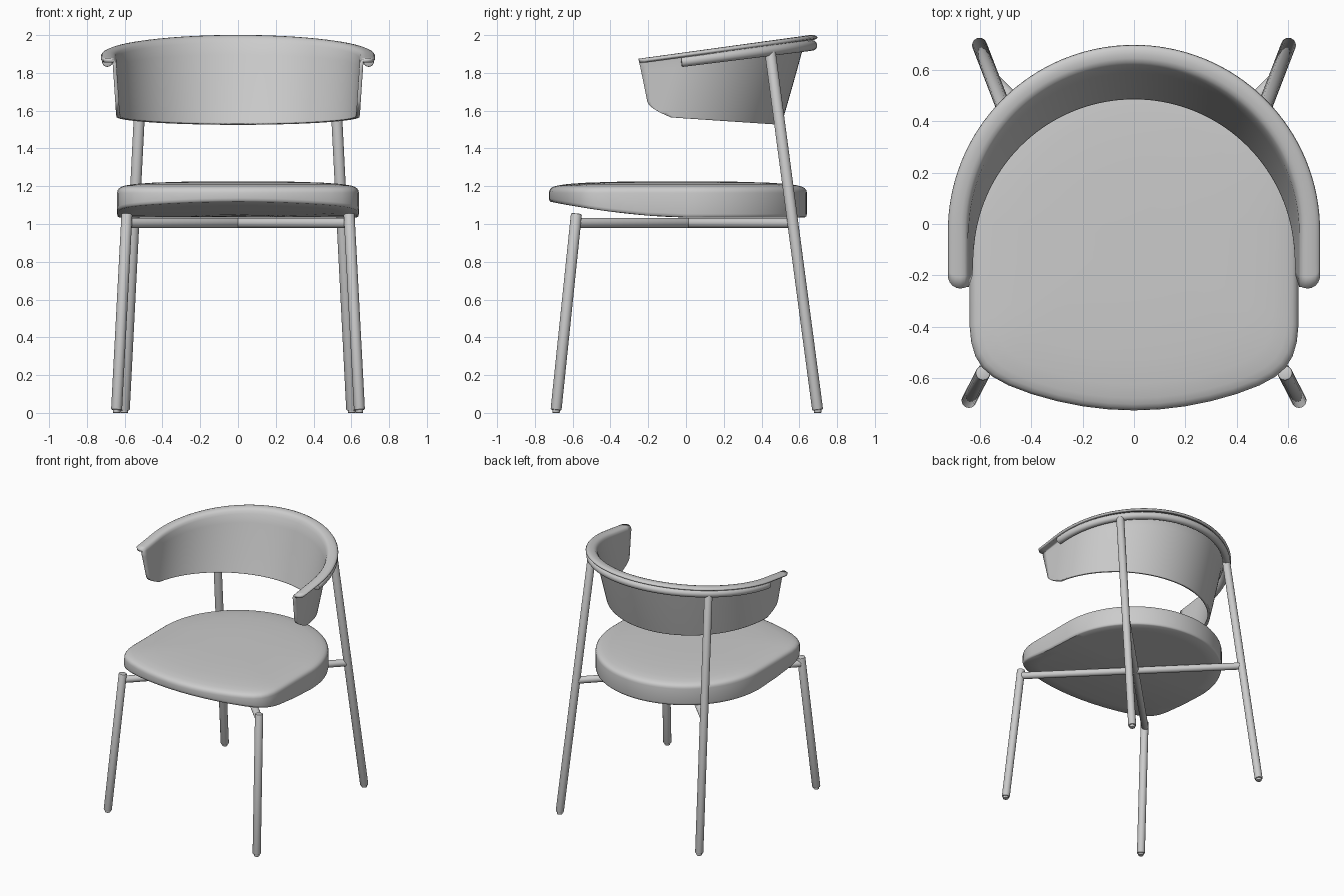
import bpy, bmesh, math
from mathutils import Vector

if "Cube" in bpy.data.objects:
    bpy.data.objects.remove(bpy.data.objects["Cube"], do_unlink=True)

grey = bpy.data.materials.new("light_grey")
grey.use_nodes = True
grey.diffuse_color = (0.6, 0.6, 0.6, 1)
grey.node_tree.nodes["Principled BSDF"].inputs["Base Color"].default_value = (0.6, 0.6, 0.6, 1)


def finish(obj, angle=40):
    obj.data.materials.append(grey)
    bpy.ops.object.select_all(action='DESELECT')
    obj.select_set(True)
    bpy.context.view_layer.objects.active = obj
    bpy.ops.object.shade_smooth_by_angle(angle=math.radians(angle))


def from_bmesh(name, bm):
    mesh = bpy.data.meshes.new(name)
    bmesh.ops.recalc_face_normals(bm, faces=bm.faces)
    bm.to_mesh(mesh)
    bm.free()
    obj = bpy.data.objects.new(name, mesh)
    bpy.context.collection.objects.link(obj)
    return obj


def bridge(bm, rows, closed):
    for a, b in zip(rows, rows[1:]):
        n = len(a)
        for i in range(n if closed else n - 1):
            j = (i + 1) % n
            bm.faces.new((a[i], a[j], b[j], b[i]))


def tube(name, path, radius, sides=20, bevel=0.006):
    """Round bar swept along a path, with flat softened ends."""
    pts = [Vector(p) for p in path]
    bm = bmesh.new()
    rows = []
    for i, p in enumerate(pts):
        t = (pts[min(i + 1, len(pts) - 1)] - pts[max(i - 1, 0)]).normalized()
        u = t.cross(Vector((0, 0, 1)) if abs(t.z) < 0.8 else Vector((0, 1, 0))).normalized()
        w = t.cross(u)
        rows.append([bm.verts.new(p + radius * (u * math.cos(k) + w * math.sin(k)))
                     for k in (2 * math.pi * s / sides for s in range(sides))])
    bridge(bm, rows, True)
    caps = [bm.faces.new(rows[0]), bm.faces.new(rows[-1])]
    bmesh.ops.bevel(bm, geom=list({e for f in caps for e in f.edges}), offset=bevel,
                    segments=2, affect='EDGES', profile=0.5)
    finish(from_bmesh(name, bm))


# Legs with small feet, then the crossed rails under the seat
for side, s in (("left", 1), ("right", -1)):
    tube("front_leg_" + side, [(s * 0.643, -0.688, 0.015), (s * 0.588, -0.58, 1.055)], 0.029)
    tube("back_leg_" + side, [(s * 0.602, 0.697, 0.015), (s * 0.505, 0.445, 1.915)], 0.029)
    tube("front_foot_" + side, [(s * 0.643, -0.688, 0), (s * 0.643, -0.688, 0.03)], 0.02, 16, 0.003)
    tube("back_foot_" + side, [(s * 0.602, 0.697, 0), (s * 0.602, 0.697, 0.03)], 0.02, 16, 0.003)
    tube("cross_rail_" + side, [(s * 0.588, -0.575, 1.005), (-s * 0.55, 0.565, 1.005)], 0.026)

# Bent support tube behind the backrest
arc = [math.pi * i / 48 for i in range(49)]
hoop = [(0.692 * math.cos(a), 0.692 * math.sin(a) - 0.025) for a in arc]
tube("back_hoop", [(x, y, 1.862 + 0.125 * y) for x, y in hoop], 0.028)

# Seat cushion: round back, straight sides, softly bowed front
half = [(0.64 * math.sin(a), 0.64 * math.cos(a)) for a in (math.pi / 48 * i for i in range(25))]
half += [(0.64, -0.2), (0.64, -0.4), (0.634, -0.46), (0.618, -0.515), (0.59, -0.56), (0.55, -0.595),
         (0.49, -0.628), (0.4, -0.662), (0.3, -0.69), (0.2, -0.71), (0.1, -0.722), (0, -0.726)]
outline = half + [(-x, y) for x, y in half[-2:0:-1]]


def under(y):
    return 1.035 + 0.085 * (max(0, -y) / 0.73) ** 1.7


bm = bmesh.new()
rings = []
for scale, lift in ((0.3, 0), (0.6, 0), (0.85, 0), (0.985, 0), (0.996, 0.006), (1, 0.018)):
    ring = [(x * scale, (y + 0.05) * scale - 0.05) for x, y in outline]
    rings.append([bm.verts.new((x, y, under(y) + lift)) for x, y in ring])
for scale, z in ((1, 1.165), (0.996, 1.178), (0.985, 1.189), (0.965, 1.197), (0.93, 1.204),
                 (0.85, 1.212), (0.7, 1.219), (0.45, 1.224), (0.2, 1.225)):
    rings.append([bm.verts.new((x * scale, (y + 0.05) * scale - 0.05, z)) for x, y in outline])
bridge(bm, rings, True)
bm.faces.new(rings[0])
bm.faces.new(rings[-1])
finish(from_bmesh("seat_cushion", bm))

# Backrest shell: leaning wrap with cut-back lower corners and an outward rim
profile = []
for v in (0, 0.015, 0.04, 0.08, 0.13, 0.19, 0.25, 0.45, 0.65, 0.8, 0.93):
    front = -0.19 - 0.06 * v + 0.11 * max(0, 1 - v / 0.25) ** 2
    profile.append((0.635 + 0.02 * v, -0.14 + 0.11 * v, v, front))
for r, v, front in ((0.656, 0.965, -0.243), (0.663, 0.984, -0.247), (0.675, 0.99, -0.25),
                    (0.69, 0.99, -0.248), (0.704, 0.985, -0.24), (0.713, 0.975, -0.228),
                    (0.717, 0.96, -0.21)):
    profile.append((r, -0.028, v, front))

bm = bmesh.new()
rows = []
for r, yc, v, front in profile:
    start = max(0, math.asin((max(front, yc) - yc) / r))
    line = [(r, front + (yc - front) * i / 5) for i in range(5)] if front < yc else [(r, yc)] * 5
    if front >= yc:
        line = [(r * math.cos(start), front)] * 5
    sweep = [start + (math.pi - 2 * start) * i / 64 for i in range(65)]
    path = line + [(r * math.cos(a), yc + r * math.sin(a)) for a in sweep]
    path += [(-x, y) for x, y in reversed(line)]
    row = []
    for x, y in path:
        low, high = 1.56 - 0.065 * y, 1.903 + 0.14 * y
        row.append(bm.verts.new((x, y, low + (high - low) * v)))
    rows.append(row)
bridge(bm, rows, False)
bmesh.ops.remove_doubles(bm, verts=bm.verts, dist=0.0005)
shell = from_bmesh("backrest_shell", bm)
finish(shell, 50)
solid = shell.modifiers.new("thickness", 'SOLIDIFY')
solid.thickness = 0.02
solid.offset = 0
# Thickness is applied before the smoothing so that the edges stay crisp
bpy.ops.object.modifier_move_to_index(modifier="thickness", index=0)
